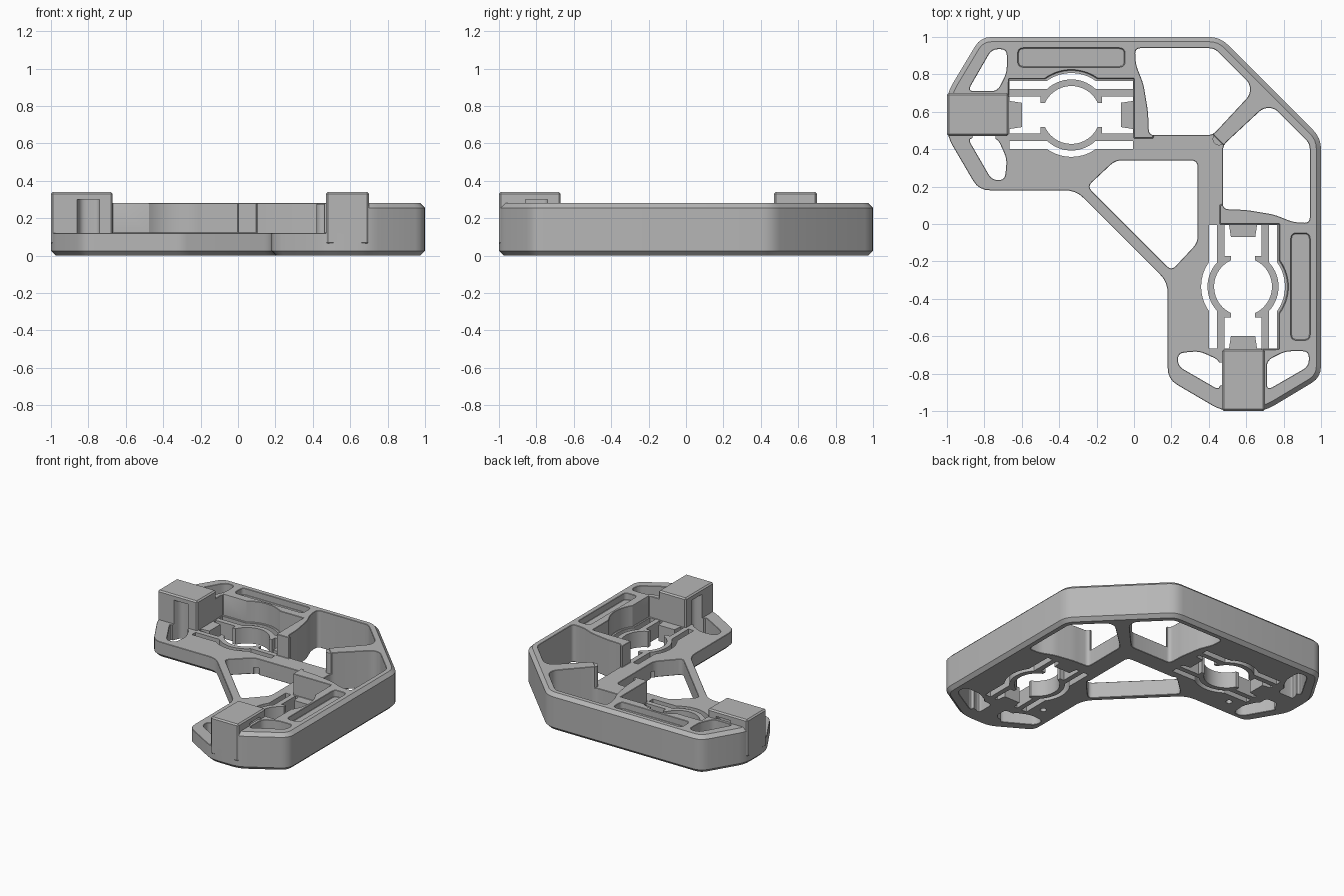
import bpy, bmesh, math
from mathutils import Vector

if "Cube" in bpy.data.objects:
    bpy.data.objects.remove(bpy.data.objects["Cube"], do_unlink=True)

grey = bpy.data.materials.new("plain grey")
grey.use_nodes = True
grey.diffuse_color = (0.47, 0.47, 0.47, 1)
grey.node_tree.nodes["Principled BSDF"].inputs["Base Color"].default_value = (0.47, 0.47, 0.47, 1)

FLOOR, RIM, TOP = 0.12, 0.28, 0.34
CX, CY = -0.335, 0.583          # centre of the first clip


def swap(pts):
    """The second arm is the first one reflected over the line y = x."""
    return [(y, x) for x, y in pts]


def rounded(pts, radius, steps=4):
    """Round every corner of a polygon."""
    out = []
    for i, p in enumerate(pts):
        p, a, b = Vector(p), Vector(pts[i - 1]), Vector(pts[(i + 1) % len(pts)])
        start = p + (a - p).normalized() * min(radius, (a - p).length * 0.45)
        end = p + (b - p).normalized() * min(radius, (b - p).length * 0.45)
        for s in range(steps + 1):
            t = s / steps
            q = start * (1 - t) ** 2 + p * 2 * t * (1 - t) + end * t * t
            out.append((q.x, q.y))
    return out


def prism(name, pts, z0, z1):
    bm = bmesh.new()
    face = bm.faces.new([bm.verts.new((x, y, z0)) for x, y in pts])
    ext = bmesh.ops.extrude_face_region(bm, geom=[face])
    verts = [g for g in ext["geom"] if isinstance(g, bmesh.types.BMVert)]
    bmesh.ops.translate(bm, verts=verts, vec=(0, 0, z1 - z0))
    bmesh.ops.recalc_face_normals(bm, faces=bm.faces)
    mesh = bpy.data.meshes.new(name)
    bm.to_mesh(mesh)
    bm.free()
    mesh.materials.append(grey)
    obj = bpy.data.objects.new(name, mesh)
    bpy.context.collection.objects.link(obj)
    return obj


def apply(obj, mod):
    bpy.context.view_layer.objects.active = obj
    bpy.ops.object.modifier_apply(modifier=mod.name)


def chamfer(obj, width):
    mod = obj.modifiers.new("chamfer", "BEVEL")
    mod.width, mod.segments = width, 1
    mod.limit_method, mod.angle_limit = "ANGLE", math.radians(62)
    apply(obj, mod)


def cut(obj, pts, z0=-0.1, z1=0.5):
    cutter = prism("cutter", pts, z0, z1)
    mod = obj.modifiers.new("cut", "BOOLEAN")
    mod.operation, mod.solver, mod.object = "DIFFERENCE", "EXACT", cutter
    apply(obj, mod)
    bpy.data.objects.remove(cutter, do_unlink=True)


def cut_both(obj, pts, *z):
    cut(obj, pts, *z)
    cut(obj, swap(pts), *z)


def arc(radius, height, steps=14):
    """Arc bulging over a line at the given height, left to right."""
    a = math.asin(height / radius)
    angles = [math.pi - a - (math.pi - 2 * a) * i / steps for i in range(steps + 1)]
    return [(radius * math.cos(t), radius * math.sin(t)) for t in angles]


def bulge(half, height, radius):
    return [(-half, height)] + arc(radius, height) + [(half, height)]


def at_clip(pts, flip=1):
    return [(CX + x, CY + flip * y) for x, y in pts]


# Body: L-shaped plate with a chamfered rim
half_outline = [(-0.31, 0.18), (-0.83, 0.18), (-1, 0.47), (-1, 0.70), (-0.82, 1), (0.46, 1)]
outline = half_outline + swap(half_outline)[::-1]
body = prism("body", rounded(outline, 0.06), 0, RIM)
chamfer(body, 0.025)

# Lowered inner deck and clip pockets
half_deck = ([(-0.6, -0.1), (-1.2, 0.1), (-1.2, 0.685), (-0.67, 0.685)]
             + at_clip(bulge(0.335, 0.195, 0.24))
             + [(0, 0.46), (0.1, 0.46), (0.12, 0.52), (0.4, 0.52), (0.43, 0.47)])
cut(body, half_deck + swap(half_deck)[::-1], FLOOR)

# Large openings on both sides of the diagonal rib
cut_both(body, rounded([(0.005, 0.94), (0.43, 0.94), (0.62, 0.75), (0.62, 0.69), (0.42, 0.475),
                        (0.08, 0.475), (0.075, 0.6), (0.05, 0.75), (0.01, 0.85)], 0.03))
half_window = [(-0.25, 0.2), (-0.1, 0.34), (0.34, 0.34)]
cut(body, rounded(half_window + swap(half_window[:2])[::-1], 0.035))

# Openings beside each end block
cut_both(body, rounded([(-0.89, 0.71), (-0.76, 0.935), (-0.68, 0.935), (-0.68, 0.81), (-0.73, 0.71)], 0.035))
cut_both(body, rounded([(-0.89, 0.46), (-0.76, 0.235), (-0.69, 0.235), (-0.68, 0.35), (-0.73, 0.46)], 0.035))

# Long shallow recess in the tall rim
cut_both(body, rounded([(-0.62, 0.84), (-0.05, 0.84), (-0.05, 0.94), (-0.62, 0.94)], 0.03), 0.23)
chamfer(body, 0.009)

# Clip: two curved slots around a stepped opening with a round middle
slot = bulge(0.33, 0.138, 0.19) + bulge(0.33, 0.182, 0.224)[::-1]
side = ([(-0.265, 0.065), (-0.33, 0.075), (-0.33, 0.1), (-0.165, 0.1), (-0.165, 0.065)]
        + arc(0.155, 0.065)
        + [(0.165, 0.065), (0.165, 0.1), (0.33, 0.1), (0.33, 0.075), (0.265, 0.065)])
for flip in (1, -1):
    cut_both(body, at_clip(slot, flip))
cut_both(body, at_clip(side + [(x, -y) for x, y in side[::-1]]))

# Small blind holes underneath
for x in (-0.57, -0.08):
    ring = [(x + 0.022 * math.cos(i * math.pi / 8), 0.33 + 0.022 * math.sin(i * math.pi / 8))
            for i in range(16)]
    cut_both(body, ring, -0.1, 0.05)

# End blocks with scooped sides
block_shape = [(-1, 0.47), (-0.67, 0.47), (-0.67, 0.70), (-1, 0.70)]
blocks = [prism("left_end_block", swap(block_shape), 0.06, TOP),
          prism("right_end_block", block_shape, 0.06, TOP)]
for block, turn in zip(blocks, (swap, list)):
    chamfer(block, 0.01)
    for y0, y1 in ((0.42, 0.525), (0.645, 0.75)):
        scoop = turn(rounded([(-0.88, y0), (-0.74, y0), (-0.74, y1), (-0.84, y1)], 0.03))
        cut(block, scoop, -0.1, 0.3)
        cut(body, scoop, -0.1, 0.2)

# Rounded inner end of the diagonal rib
knob = prism("rib_end", [(0.455 + 0.035 * math.cos(i * math.pi / 8),
                          0.455 + 0.035 * math.sin(i * math.pi / 8)) for i in range(16)], 0.1, RIM - 0.005)

for obj in [body, knob] + blocks:
    bpy.ops.object.select_all(action="DESELECT")
    obj.select_set(True)
    bpy.context.view_layer.objects.active = obj
    bpy.ops.object.shade_smooth_by_angle(angle=math.radians(30))
